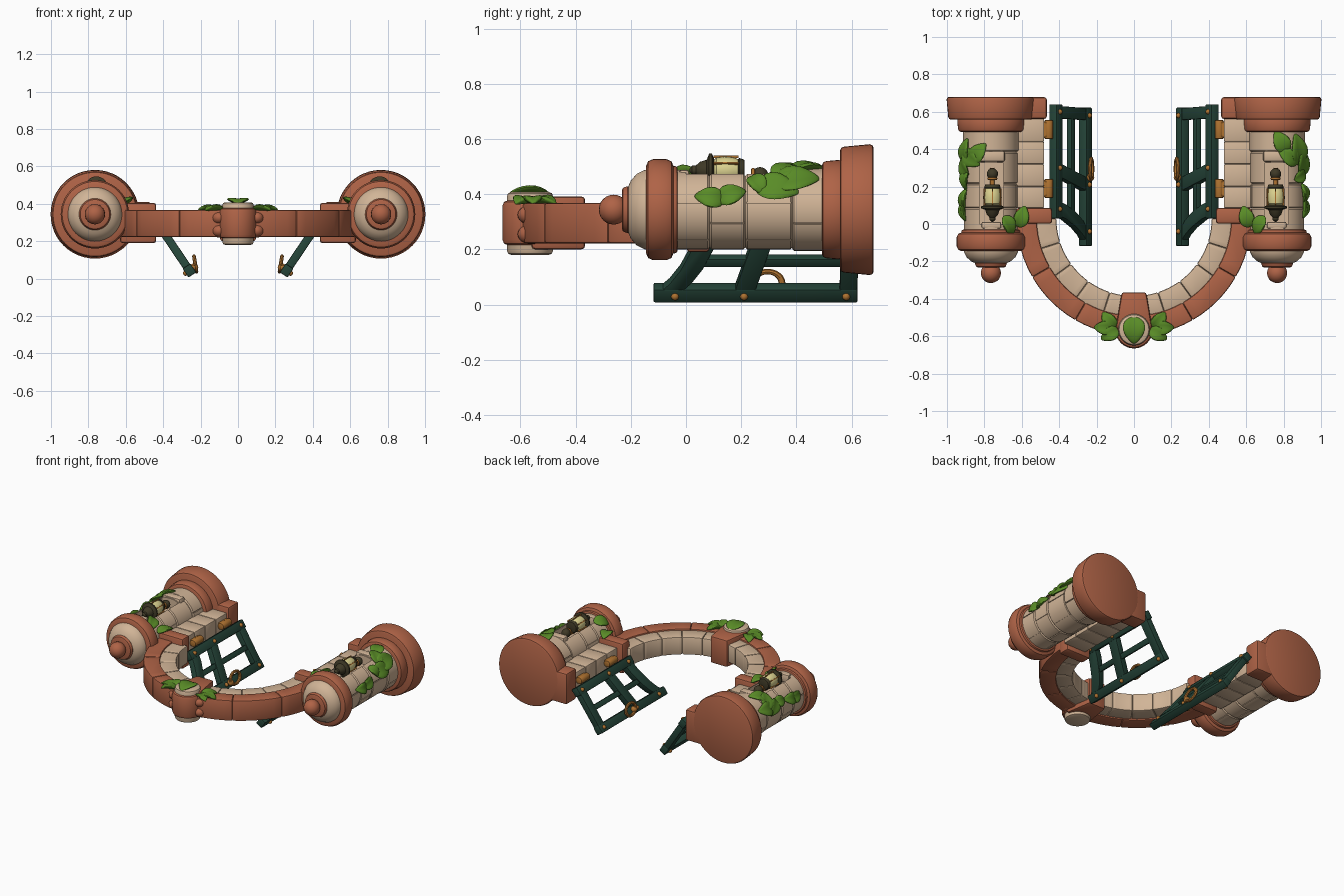
import bpy, bmesh, math
from mathutils import Matrix, Vector

if "Cube" in bpy.data.objects:
    bpy.data.objects.remove(bpy.data.objects["Cube"])

def mat(name, r, g, b):
    m = bpy.data.materials.new(name)
    m.diffuse_color = (r, g, b, 1)
    m.use_nodes = True
    m.node_tree.nodes["Principled BSDF"].inputs["Base Color"].default_value = m.diffuse_color
    return m

TERRA = mat("terracotta", 0.43, 0.125, 0.062)
CREAM = mat("cream_stone", 0.64, 0.46, 0.31)
GATE = mat("dark_green_wood", 0.018, 0.058, 0.04)
LEAF = mat("leaf_green", 0.10, 0.26, 0.02)
BRASS = mat("brass", 0.43, 0.17, 0.03)
DARK = mat("dark_bronze", 0.05, 0.042, 0.02)
GLASS = mat("lamp_glass", 0.72, 0.65, 0.28)
I4 = Matrix.Identity(4)
TX, TZ = 0.765, 0.344          # tower axis (runs along y)

def finish(bm, name, m, bevel=0, mirror=True, cutter=None):
    bmesh.ops.recalc_face_normals(bm, faces=bm.faces)
    me = bpy.data.meshes.new(name)
    bm.to_mesh(me)
    bm.free()
    ob = bpy.data.objects.new(name, me)
    bpy.context.collection.objects.link(ob)
    if m:
        me.materials.append(m)
    if cutter:
        b = ob.modifiers.new("cut", 'BOOLEAN')
        b.operation, b.object, b.solver = 'DIFFERENCE', cutter, 'EXACT'
    if bevel:
        b = ob.modifiers.new("bevel", 'BEVEL')
        b.width, b.segments, b.limit_method = bevel, 2, 'ANGLE'
        b.angle_limit = math.radians(40)
    if mirror:
        ob.modifiers.new("mirror", 'MIRROR').use_mirror_merge = False
    return ob

def add_prism(bm, pts, z0, z1, M=I4):
    lo = [bm.verts.new(M @ Vector((x, y, z0))) for x, y in pts]
    hi = [bm.verts.new(M @ Vector((x, y, z1))) for x, y in pts]
    bm.faces.new(lo)
    bm.faces.new(hi)
    n = len(pts)
    for i in range(n):
        bm.faces.new((lo[i], lo[(i + 1) % n], hi[(i + 1) % n], hi[i]))

def rect(x0, x1, y0, y1):
    return [(x0, y0), (x1, y0), (x1, y1), (x0, y1)]

def prisms(name, polys, z0, z1, m, M=I4, **k):
    bm = bmesh.new()
    for p in polys:
        add_prism(bm, p, z0, z1, M)
    return finish(bm, name, m, **k)

def lathe(name, prof, m, M, n=48, **k):
    """Revolve (radius, height) points about the local z axis of M."""
    bm = bmesh.new()
    rings = []
    for r, h in prof:
        rings.append([bm.verts.new(M @ Vector((r * math.cos(2 * math.pi * i / n),
                      r * math.sin(2 * math.pi * i / n), h))) for i in range(n)])
    for a, b in zip(rings, rings[1:]):
        for i in range(n):
            j = (i + 1) % n
            bm.faces.new((a[i], a[j], b[j], b[i]))
    bm.faces.new(rings[0])
    bm.faces.new(rings[-1])
    return finish(bm, name, m, **k)

def rounded(r0, h0, r1, h1, c=0.015):
    """Profile of a disc with rounded rims."""
    k = c * 0.3
    return [(r0 - c, h0), (r0 - k, h0 + k), (r0, h0 + c), (r1, h1 - c), (r1 - k, h1 - k), (r1 - c, h1)]

def ball(name, c, rad, m, **k):
    bm = bmesh.new()
    rad = rad if isinstance(rad, tuple) else (rad,) * 3
    bmesh.ops.create_uvsphere(bm, u_segments=20, v_segments=12, radius=1,
                              matrix=Matrix.Translation(c) @ Matrix.Diagonal((*rad, 1)))
    return finish(bm, name, m, **k)

def frame(o, x, y, z):
    M = Matrix((x, y, z)).transposed().to_4x4()
    M.translation = o
    return M

def along_y(x, z):
    return frame((x, 0, z), (1, 0, 0), (0, 0, 1), (0, 1, 0))

def leaf(name, p, d, n, length=0.14, width=0.08, mirror=False):
    d, n = Vector(d).normalized(), Vector(n).normalized()
    M = frame(Vector(p), d.cross(n), d, n)
    bm = bmesh.new()
    bmesh.ops.create_uvsphere(bm, u_segments=16, v_segments=10, radius=1)
    for v in bm.verts:
        x, h, t = v.co
        x *= 1 - 0.3 * t - 0.2 * t * t          # pointed tip
        v.co = M @ Vector((x * width * 0.58, t * length / 2,
                           h * 0.014 + 0.012 * abs(x) - 0.012 * t * t))
    finish(bm, name, LEAF, mirror=mirror)

T = along_y(TX, TZ)

# niche and stone joint cutters for the tower shaft
bm = bmesh.new()
add_prism(bm, rect(TX - 0.068, TX + 0.062, 0.0, 0.325), 0.425, 0.6)
courses = [-0.04, 0.085, 0.215, 0.385, 0.5]
for ci in range(4):
    for k in range(6):
        a = math.radians(60 * k + 30 * (ci % 2) + 10)
        if 35 < math.degrees(a) < 145:
            continue
        c, s = math.cos(a), math.sin(a)
        R = frame((TX, 0, TZ), (c, 0, s), (0, 1, 0), (-s, 0, c))
        add_prism(bm, rect(0.138, 0.2, courses[ci] + 0.004, courses[ci + 1] - 0.004), -0.003, 0.003, R)
cut = finish(bm, "niche_cutter", None, mirror=False)
cut.hide_render = True

# tower shaft with grooved courses
prof = []
for a, b in zip(courses, courses[1:]):
    r = 0.144 if b < 0.4 else 0.149
    prof += [(r - 0.007, a), (r, a + 0.007), (r, b - 0.007), (r - 0.007, b - 0.0005)]
lathe("tower_shaft", prof, CREAM, T, cutter=cut)

# tower rings, dome, finial and base
lathe("tower_base", rounded(0.228, 0.558, 0.237, 0.68, 0.014), TERRA, T)
lathe("tower_base_ring", rounded(0.176, 0.492, 0.18, 0.57, 0.016), TERRA, T)
lathe("tower_top_ring", rounded(0.183, -0.145, 0.183, -0.045, 0.026), TERRA, T)
lathe("tower_shaft_collar", rounded(0.158, -0.06, 0.158, -0.03, 0.01), TERRA, T)
lathe("tower_dome", [(0.03, -0.222), (0.07, -0.215), (0.105, -0.2), (0.13, -0.178), (0.144, -0.15),
                     (0.146, -0.12)], CREAM, T)
lathe("finial_collar", rounded(0.082, -0.232, 0.085, -0.2, 0.012), TERRA, T)
ball("finial_ball", (TX, -0.262, TZ), 0.054, TERRA)

# inner pilaster, its foot and its impost
ys = [0.085, 0.2, 0.32, 0.44, 0.565]
prisms("pilaster", [rect(0.48, 0.66, a, b) for a, b in zip(ys, ys[1:])], 0.22, 0.37, CREAM, bevel=0.008)
prisms("pilaster_foot", [rect(0.466, 0.68, 0.562, 0.678)], 0.19, 0.41, TERRA, bevel=0.014)
prisms("impost", [rect(0.438, 0.63, 0.002, 0.086)], 0.19, 0.405, TERRA, bevel=0.014)

# arch of wedge stones in two rings
def wedges(r0, r1, n):
    out = []
    for i in range(n):
        a = [math.radians(-90 + 90 * (i + j / 6) / n) for j in range(7)]
        out.append([(r1 * math.cos(t), 0.03 + r1 * math.sin(t)) for t in a] +
                   [(r0 * math.cos(t), 0.03 + r0 * math.sin(t)) for t in reversed(a)])
    return out

prisms("arch_outer_ring", wedges(0.52, 0.628, 3), 0.222, 0.368, TERRA, bevel=0.009)
prisms("arch_inner_ring", wedges(0.415, 0.53, 5), 0.232, 0.358, CREAM, bevel=0.009)

# keystone with medallion
prisms("keystone", [[(-0.066, -0.365), (0.066, -0.365), (0.098, -0.56), (-0.098, -0.56)]],
       0.2, 0.392, TERRA, bevel=0.014, mirror=False)
K = Matrix.Translation((0, -0.565, 0))
lathe("medallion_band", rounded(0.1, 0.215, 0.1, 0.378, 0.02), TERRA, K, mirror=False)
lathe("medallion_drum", rounded(0.084, 0.18, 0.084, 0.408, 0.016), CREAM, K, mirror=False)
for z in (0.255, 0.325):
    ball("keystone_lobe", (0.1, -0.56, z), (0.04, 0.05, 0.036), TERRA)
leaf("medallion_leaf", (0, -0.568, 0.414), (0, -1, 0), (0, 0, 1), 0.145, 0.1)
for x, y, dx, dy in ((0.16, -0.555, 1, 0.05), (0.135, -0.515, 0.6, 0.8), (0.13, -0.59, 0.7, -0.4)):
    leaf("keystone_leaf", (x, y, 0.378), (dx, dy, 0), (0.1, 0, 1), 0.11, 0.065, mirror=True)

# lantern in the niche
LX, LZ = 0.757, 0.487
L = along_y(LX, LZ)
lathe("lantern_glass", [(0.03, 0.095), (0.046, 0.11), (0.05, 0.14), (0.047, 0.17), (0.036, 0.2)], GLASS, L, 20)
lathe("lantern_cap", [(0.004, 0.012), (0.016, 0.022), (0.017, 0.036), (0.03, 0.05), (0.038, 0.075),
                      (0.06, 0.084), (0.06, 0.094), (0.04, 0.102)], DARK, L, 20)
lathe("lantern_foot", rounded(0.044, 0.188, 0.04, 0.212, 0.006), DARK, L, 20)
lathe("lantern_arm", [(0.012, 0.2), (0.012, 0.3)], BRASS, along_y(LX, 0.45), 12)
ball("lantern_hook", (LX, 0.268, 0.468), 0.03, DARK)
lathe("lantern_hook_ring", rounded(0.026, 0.236, 0.026, 0.25, 0.004), BRASS, along_y(LX, 0.468), 16)
for k in range(6):
    a = math.radians(60 * k + 30)
    c, s = math.cos(a), math.sin(a)
    prisms("lantern_bar", [rect(0.044, 0.053, 0.1, 0.19)], -0.003, 0.003, BRASS,
           frame((LX, 0, LZ), (c, 0, s), (0, 1, 0), (-s, 0, c)))
prisms("niche_hood", [rect(TX - 0.075, TX + 0.065, 0.332, 0.392)], 0.43, 0.496, CREAM, bevel=0.014)
prisms("niche_sill", [rect(TX - 0.055, TX + 0.05, -0.025, 0.012)], 0.43, 0.488, CREAM, bevel=0.01)

# gate leaf, hanging open on a slope: u runs away from the hinge, v is y, w is thickness
G = frame((0.434, 0, 0.302), (-0.56, 0, -0.83), (0, 1, 0), (-0.83, 0, 0.56))
prisms("gate_stiles", [rect(0, 0.058, 0.03, 0.64), rect(0.283, 0.34, -0.118, 0.622)],
       -0.025, 0.025, GATE, G, bevel=0.006)
prisms("gate_middle_bar", [rect(0.155, 0.19, 0.0, 0.59)], -0.016, 0.016, GATE, G, bevel=0.004)
top = [(0.01, 0.06), (0.1, 0.035), (0.2, -0.01), (0.26, -0.05), (0.32, -0.11)]
prisms("gate_rails", [
    [(u, v - 0.01) for u, v in top] + [(u, v + 0.07) for u, v in reversed(top)],
    [(0.01, 0.26), (0.33, 0.165), (0.33, 0.24), (0.01, 0.335)],
    [(0.01, 0.565), (0.33, 0.555), (0.33, 0.618), (0.01, 0.632)]],
    -0.022, 0.022, GATE, G, bevel=0.005)
for u, v in ((0.03, 0.08), (0.03, 0.3), (0.03, 0.6), (0.312, -0.04), (0.312, 0.21), (0.312, 0.58)):
    for w in (-0.025, 0.025):
        ball("gate_bolt", G @ Vector((u, v, w)), 0.014, BRASS)

# ring handle with its boss
bm = bmesh.new()
rows = []
Mh = G @ Matrix.Translation((0.3, 0.295, 0.045)) @ Matrix.Rotation(math.radians(25), 4, 'Y')
for i in range(24):
    a = 2 * math.pi * i / 24
    rows.append([])
    for j in range(8):
        b = 2 * math.pi * j / 8
        r = 0.042 + 0.01 * math.cos(b)
        rows[-1].append(bm.verts.new(Mh @ Vector((r * math.cos(a), 1.25 * r * math.sin(a), 0.01 * math.sin(b)))))
for i in range(24):
    for j in range(8):
        p, q, j2 = rows[i], rows[(i + 1) % 24], (j + 1) % 8
        bm.faces.new((p[j], q[j], q[j2], p[j2]))
finish(bm, "gate_ring_handle", BRASS)
ball("gate_handle_boss", G @ Vector((0.312, 0.25, 0.03)), 0.022, BRASS)

# hinges between pilaster and gate
for y in (0.14, 0.455):
    lathe("hinge_barrel", rounded(0.024, y, 0.024, y + 0.1, 0.006), BRASS, along_y(0.456, 0.318), 16)
    prisms("hinge_plate", [rect(0.455, 0.486, y + 0.01, y + 0.09)], 0.3, 0.336, BRASS)

# climbing leaves: angle round tower, y, heading, length
right = [(82, 0.44, 30, 0.13), (66, 0.36, 60, 0.13), (44, 0.40, 10, 0.17), (30, 0.33, -10, 0.16),
         (36, 0.26, -60, 0.1), (20, 0.165, 20, 0.11), (16, 0.085, 170, 0.11), (128, -0.01, 150, 0.12)]
left = [(64, 0.38, 40, 0.13), (46, 0.35, 120, 0.14), (28, 0.39, 10, 0.14), (22, 0.31, -40, 0.13),
        (28, 0.235, 190, 0.11), (20, 0.13, 15, 0.12), (18, 0.07, 170, 0.11), (128, -0.01, 150, 0.12)]
for s, items in ((1, right), (-1, left)):
    for th, y, h, ln in items:
        t, h = math.radians(th), math.radians(h)
        n = Vector((s * math.cos(t), 0, math.sin(t)))
        tan = Vector((-s * math.sin(t), 0, math.cos(t)))
        leaf("tower_leaf", Vector((s * TX, y, TZ)) + n * 0.158,
             Vector((0, math.cos(h), 0)) + tan * math.sin(h), n, ln, ln * 0.6)
    leaf("impost_leaf", (s * 0.6, 0.04, 0.42), (-s * 0.3, 1, 0), (0, 0, 1), 0.12, 0.07)

# apply modifiers, drop the cutter, shade smooth
bpy.context.view_layer.update()
bpy.ops.object.select_all(action='SELECT')
bpy.context.view_layer.objects.active = bpy.data.objects["tower_shaft"]
bpy.ops.object.convert(target='MESH')
bpy.data.objects.remove(bpy.data.objects["niche_cutter"])
bpy.ops.object.shade_smooth_by_angle(angle=math.radians(38))
